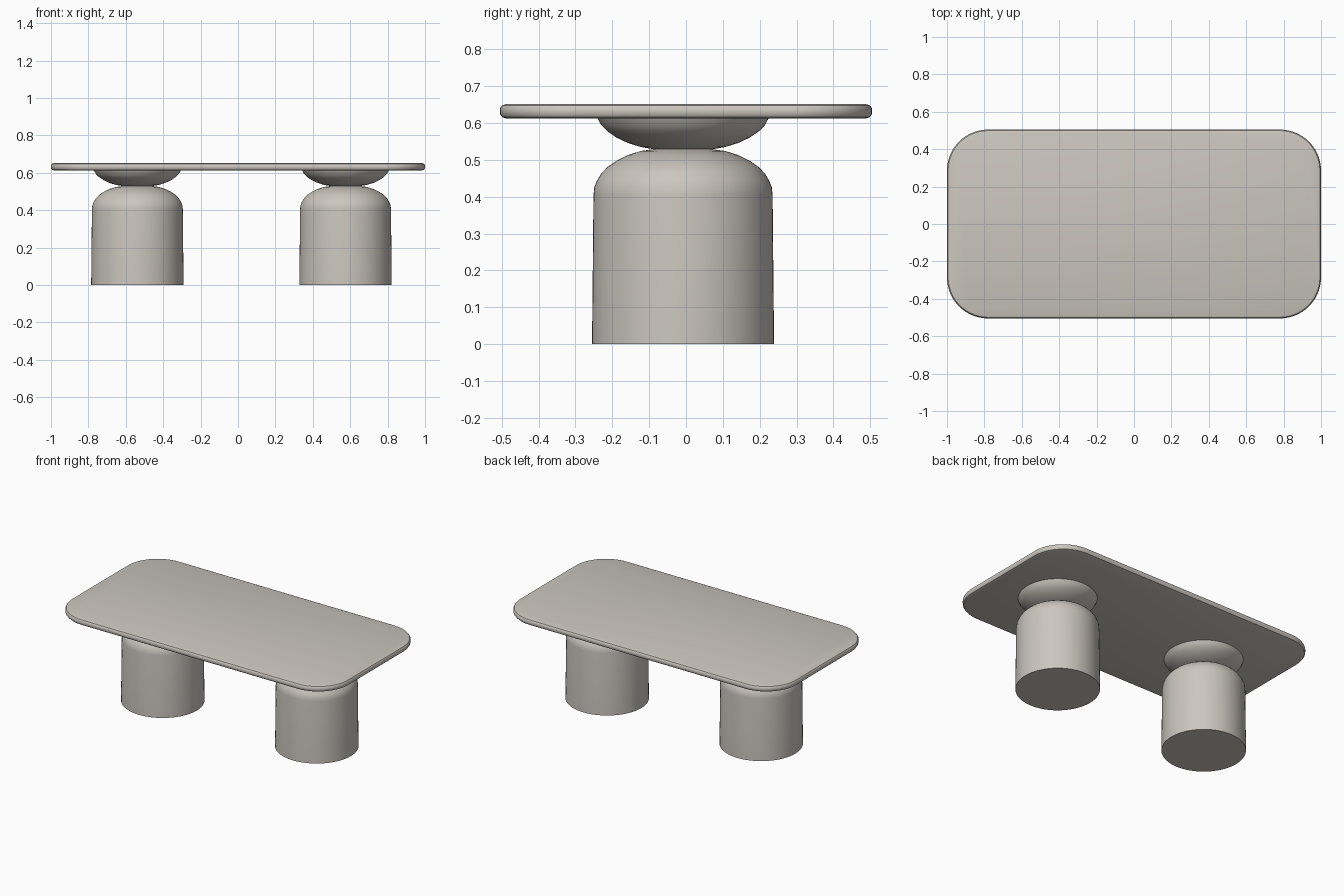
import bpy, bmesh, math

if "Cube" in bpy.data.objects:
    bpy.data.objects.remove(bpy.data.objects["Cube"])

stone = bpy.data.materials.new("warm grey stone")
stone.diffuse_color = (0.60, 0.565, 0.52, 1)
stone.use_nodes = True
stone.node_tree.nodes["Principled BSDF"].inputs["Base Color"].default_value = stone.diffuse_color


def finish(bm, name, loc=(0, 0, 0)):
    bmesh.ops.recalc_face_normals(bm, faces=bm.faces)
    me = bpy.data.meshes.new(name)
    bm.to_mesh(me)
    bm.free()
    ob = bpy.data.objects.new(name, me)
    ob.location = loc
    me.materials.append(stone)
    bpy.context.collection.objects.link(ob)
    bpy.ops.object.select_all(action='DESELECT')
    ob.select_set(True)
    bpy.context.view_layer.objects.active = ob
    bpy.ops.object.shade_smooth_by_angle(angle=math.radians(35))
    return ob


def loft(rings, name, loc=(0, 0, 0)):
    """Skin a stack of closed rings and cap both ends."""
    bm = bmesh.new()
    rows = [[bm.verts.new(p) for p in ring] for ring in rings]
    n = len(rows[0])
    for a, b in zip(rows, rows[1:]):
        for i in range(n):
            j = (i + 1) % n
            bm.faces.new((a[i], a[j], b[j], b[i]))
    bm.faces.new(rows[0])
    bm.faces.new(rows[-1])
    return finish(bm, name, loc)


def circle(r, z, n=64):
    return [(r * math.cos(2 * math.pi * i / n), r * math.sin(2 * math.pi * i / n), z)
            for i in range(n)]


def rounded_rect(hx, hy, r, z, n=14):
    pts = []
    for q, (sx, sy) in enumerate([(1, 1), (-1, 1), (-1, -1), (1, -1)]):
        for i in range(n + 1):
            a = math.pi / 2 * (q + i / n)
            pts.append((sx * (hx - r) + r * math.cos(a), sy * (hy - r) + r * math.sin(a), z))
    return pts


# tabletop: rounded slab with a soft rim
rim = [(0.018, 0.612), (0.006, 0.616), (0.001, 0.623), (0, 0.632),
       (0.001, 0.641), (0.006, 0.648), (0.018, 0.652)]
loft([rounded_rect(1 - d, 0.505 - d, 0.22 - d, z) for d, z in rim], "tabletop")

# legs: domed drum with a shallow bowl above it
drum = [(0.247, 0), (0.243, 0.405), (0.241, 0.425), (0.234, 0.443), (0.222, 0.463),
        (0.205, 0.481), (0.18, 0.498), (0.15, 0.513), (0.115, 0.524), (0.08, 0.529), (0.03, 0.53)]
bowl = [(0.03, 0.528), (0.08, 0.529), (0.115, 0.535), (0.15, 0.546), (0.18, 0.56),
        (0.205, 0.577), (0.222, 0.594), (0.232, 0.613)]
for side, x in (("left", -0.538), ("right", 0.575)):
    loft([circle(r, z) for r, z in drum], side + "_leg_drum", (x, -0.008, 0))
    loft([circle(r, z) for r, z in bowl], side + "_leg_bowl", (x, -0.008, 0))
